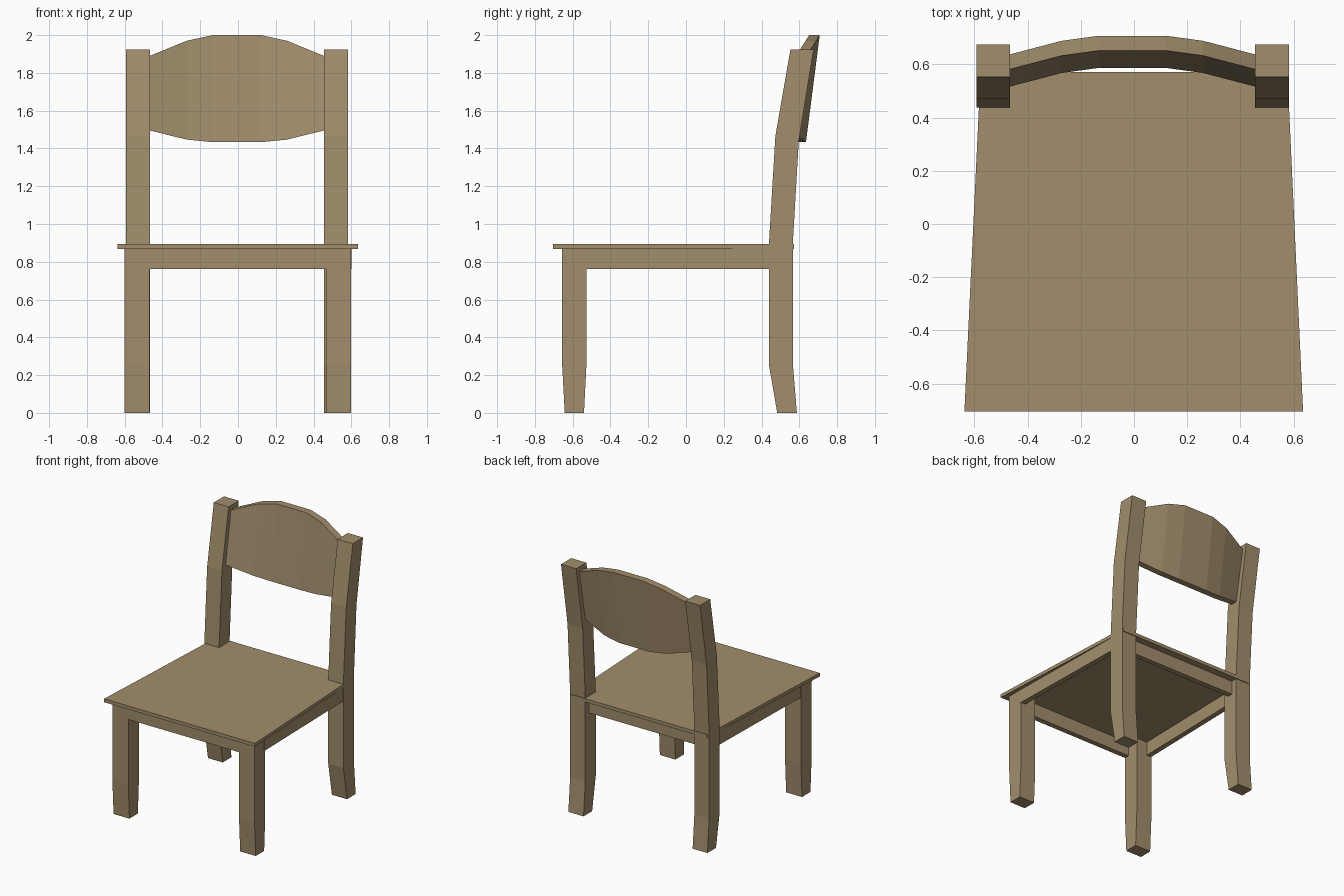
import bpy, bmesh

if "Cube" in bpy.data.objects:
    bpy.data.objects.remove(bpy.data.objects["Cube"])

wood = bpy.data.materials.new("wood")
wood.diffuse_color = (0.36, 0.27, 0.15, 1)
wood.use_nodes = True
wood.node_tree.nodes["Principled BSDF"].inputs["Base Color"].default_value = wood.diffuse_color


def loft(name, rings):
    """Solid skinned through matching rings of points, capped at both ends."""
    bm = bmesh.new()
    loops = [[bm.verts.new(p) for p in ring] for ring in rings]
    n = len(loops[0])
    for a, b in zip(loops, loops[1:]):
        for i in range(n):
            j = (i + 1) % n
            bm.faces.new((a[i], a[j], b[j], b[i]))
    bm.faces.new(loops[0])
    bm.faces.new(loops[-1])
    bmesh.ops.recalc_face_normals(bm, faces=bm.faces)
    mesh = bpy.data.meshes.new(name)
    bm.to_mesh(mesh)
    bm.free()
    mesh.materials.append(wood)
    obj = bpy.data.objects.new(name, mesh)
    bpy.context.collection.objects.link(obj)
    return obj


def slab(name, outline, z0, z1):
    """Flat outline in x, y extruded from z0 to z1."""
    return loft(name, [[(x, y, z) for x, y in outline] for z in (z0, z1)])


def post(name, x0, x1, profile):
    """Leg from bottom to top; profile rows are (front y, front z, back y, back z)."""
    return loft(name, [[(x0, yf, zf), (x1, yf, zf), (x1, yb, zb), (x0, yb, zb)]
                       for yf, zf, yb, zb in profile])


# seat board, wider at the front
slab("seat", [(-0.638, -0.705), (0.636, -0.705), (0.577, 0.572), (-0.577, 0.572)], 0.868, 0.894)

# front legs, tapered near the floor
front = [(-0.642, 0, -0.54, 0), (-0.656, 0.26, -0.527, 0.26), (-0.656, 0.885, -0.527, 0.885)]
post("front_leg_left", -0.602, -0.468, front)
post("front_leg_right", 0.468, 0.599, front)

# back legs, running up into the leaning back posts
back = [(0.483, 0, 0.587, 0), (0.439, 0.255, 0.566, 0.255), (0.439, 0.895, 0.566, 0.905),
        (0.473, 1.465, 0.597, 1.44), (0.553, 1.925, 0.676, 1.925)]
post("back_leg_left", -0.592, -0.467, back)
post("back_leg_right", 0.455, 0.583, back)

# rails under the seat
slab("front_rail", [(-0.48, -0.656), (0.48, -0.656), (0.48, -0.616), (-0.48, -0.616)], 0.763, 0.87)
slab("back_rail", [(-0.48, 0.478), (0.47, 0.478), (0.47, 0.518), (-0.48, 0.518)], 0.763, 0.87)
for side, s in (("left", -1), ("right", 1)):
    slab("side_rail_" + side, [(s * 0.6, -0.54), (s * 0.58, 0.45), (s * 0.54, 0.45),
                               (s * 0.56, -0.54)], 0.763, 0.87)

# curved backrest: (x, bow, top z, bottom z), mirrored about its middle
half = [(0.461, 0, 1.89, 1.495), (0.266, 0.051, 1.97, 1.447), (0.127, 0.07, 2.0, 1.433)]
stations = [(-x, b, t, u) for x, b, t, u in half] + half[::-1]
loft("backrest", [[(x - 0.006, 0.517 + b, u), (x - 0.006, 0.565 + b, u),
                   (x - 0.006, 0.638 + b, t), (x - 0.006, 0.582 + b, t)]
                  for x, b, t, u in stations])
